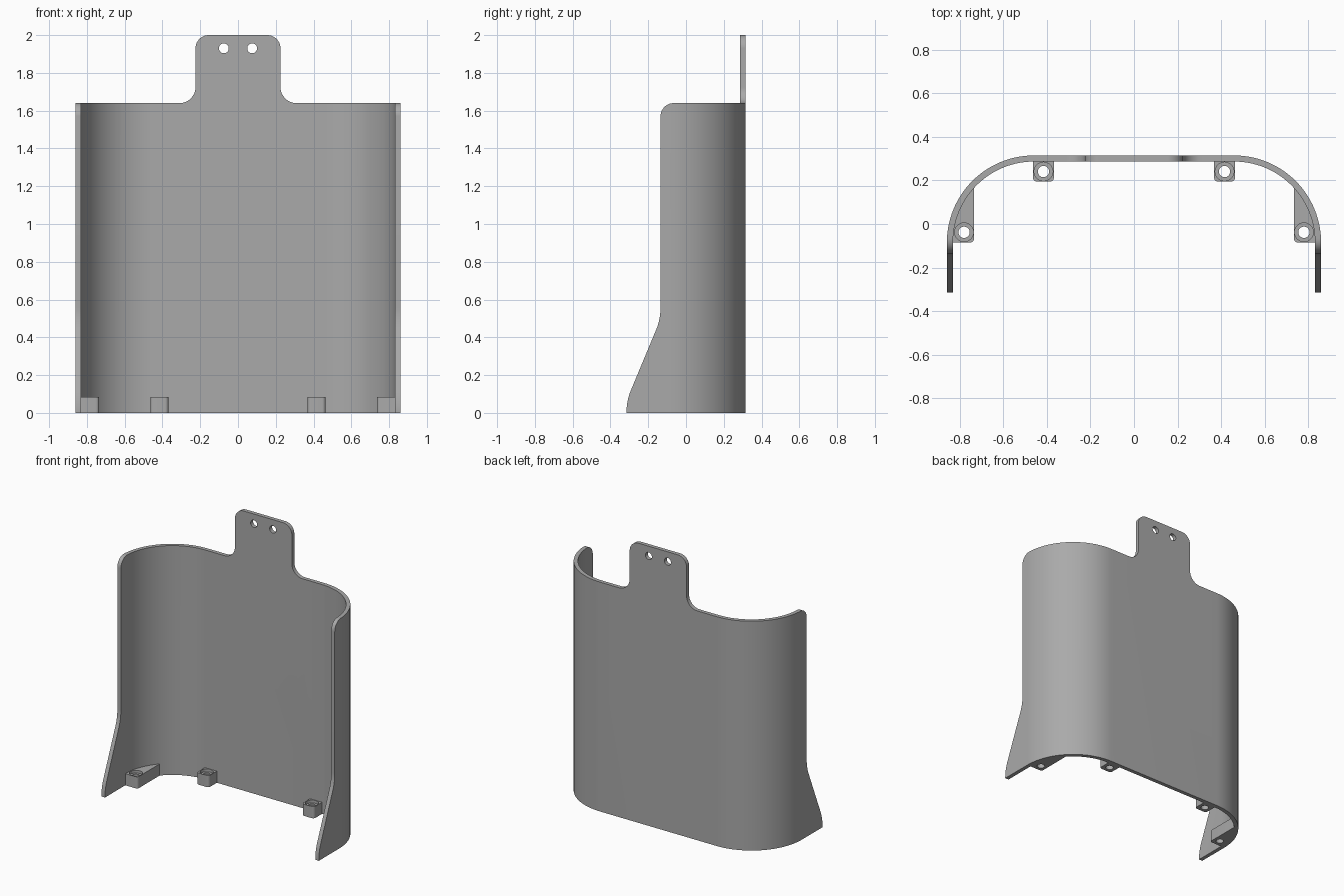
import bpy, bmesh
from math import sin, cos, pi, radians
from mathutils import Vector

if "Cube" in bpy.data.objects:
    bpy.data.objects.remove(bpy.data.objects["Cube"])

grey = bpy.data.materials.new("plain grey")
grey.use_nodes = True
COLOUR = (0.4, 0.4, 0.4, 1)
grey.diffuse_color = COLOUR
grey.node_tree.nodes["Principled BSDF"].inputs["Base Color"].default_value = COLOUR


def rounded(corners, steps=20):
    """Outline from (u, v, radius) corners, with each corner filleted."""
    out = []
    for i, (u, v, r) in enumerate(corners):
        p = Vector((u, v))
        if not r:
            out.append(p)
            continue
        a = (Vector(corners[i - 1][:2]) - p).normalized()
        b = (Vector(corners[(i + 1) % len(corners)][:2]) - p).normalized()
        half = a.angle(b) / 2
        centre = p + (a + b).normalized() * (r / sin(half))
        start = p + a * (r * cos(half) / sin(half)) - centre
        end = p + b * (r * cos(half) / sin(half)) - centre
        turn = start.angle(end)
        for k in range(steps + 1):
            t = k / steps
            out.append(centre + (start * sin((1 - t) * turn) + end * sin(t * turn)) / sin(turn))
    return out


def prism(name, outline, axis, low, high):
    """Extrude a 2D outline along the given axis."""
    place = {"x": lambda u, v, w: (w, u, v),
             "y": lambda u, v, w: (u, w, v),
             "z": lambda u, v, w: (u, v, w)}[axis]
    bm = bmesh.new()
    base = bm.faces.new([bm.verts.new(place(u, v, low)) for u, v in outline])
    moved = bmesh.ops.extrude_face_region(bm, geom=[base])["geom"]
    bmesh.ops.translate(bm, vec=place(0, 0, high - low),
                        verts=[g for g in moved if isinstance(g, bmesh.types.BMVert)])
    bmesh.ops.recalc_face_normals(bm, faces=bm.faces)
    mesh = bpy.data.meshes.new(name)
    bm.to_mesh(mesh)
    bm.free()
    mesh.materials.append(grey)
    ob = bpy.data.objects.new(name, mesh)
    bpy.context.collection.objects.link(ob)
    return ob


def activate(ob):
    bpy.ops.object.select_all(action="DESELECT")
    ob.select_set(True)
    bpy.context.view_layer.objects.active = ob


def combine(ob, tool, operation):
    mod = ob.modifiers.new("cut", "BOOLEAN")
    mod.operation, mod.solver, mod.object = operation, "EXACT", tool
    activate(ob)
    bpy.ops.object.modifier_apply(modifier=mod.name)
    bpy.data.objects.remove(tool)


def circle(u, v, r, count=32):
    return [(u + r * cos(2 * pi * k / count), v + r * sin(2 * pi * k / count))
            for k in range(count)]


def finish(ob):
    activate(ob)
    bpy.ops.object.shade_smooth_by_angle(angle=radians(30))


W, D, T, R = 0.86, 0.315, 0.028, 0.4   # half width, half depth, wall, bend radius
RIM, TOP = 1.64, 2.0

# Curved wall: U-shaped plan trimmed by the front and side silhouettes
plan = [(-W, -D, 0), (-W, D, R), (W, D, R), (W, -D, 0),
        (W - T, -D, 0), (W - T, D - T, R - T), (T - W, D - T, R - T), (T - W, -D, 0)]
shell = prism("curved_shell", rounded(plan, 28), "z", 0, TOP)

half = [(0.225, TOP, 0.07), (0.225, RIM, 0.085), (1, RIM, 0), (1, -0.1, 0)]
front = half + [(-x, z, r) for x, z, r in reversed(half)]
combine(shell, prism("front_trim", rounded(front), "y", -1, 1), "INTERSECT")

side = [(-0.315, -0.1, 0), (-0.315, 0.064, 0.3), (-0.135, 0.496, 0.3),
        (-0.135, RIM, 0.07), (0.25, RIM, 0), (0.25, 2.1, 0), (1, 2.1, 0), (1, -0.1, 0)]
combine(shell, prism("side_trim", rounded(side), "x", -1, 1), "INTERSECT")

# Hanging holes in the tab
for x in (-0.075, 0.075):
    combine(shell, prism("tab_hole", circle(x, 1.93, 0.026), "y", 0, 1), "DIFFERENCE")
finish(shell)

# Screw bosses along the lower edge
H = 0.083
bend = [(W - R + 0.374 * cos(a), D - R + 0.374 * sin(a), 0)
        for a in (radians(42.6) * k / 12 for k in range(13))]
side_boss = [(0.735, -0.085, 0.018)] + bend
rear_boss = [(0.368, 0.195, 0.018), (0.464, 0.195, 0.018), (0.464, 0.289, 0), (0.368, 0.289, 0)]

for name, outline, (hx, hy) in (("side_boss", side_boss, (0.781, -0.038)),
                                ("rear_boss", rear_boss, (0.416, 0.241))):
    for label, s in (("left", 1), ("right", -1)):
        boss = prism(f"{label}_{name}", [(s * u, v) for u, v in rounded(outline, 6)], "z", 0, H)
        combine(boss, prism("bore", circle(s * hx, hy, 0.026), "z", -1, 1), "DIFFERENCE")
        combine(boss, prism("recess", circle(s * hx, hy, 0.043), "z", H - 0.02, 1), "DIFFERENCE")
        finish(boss)
